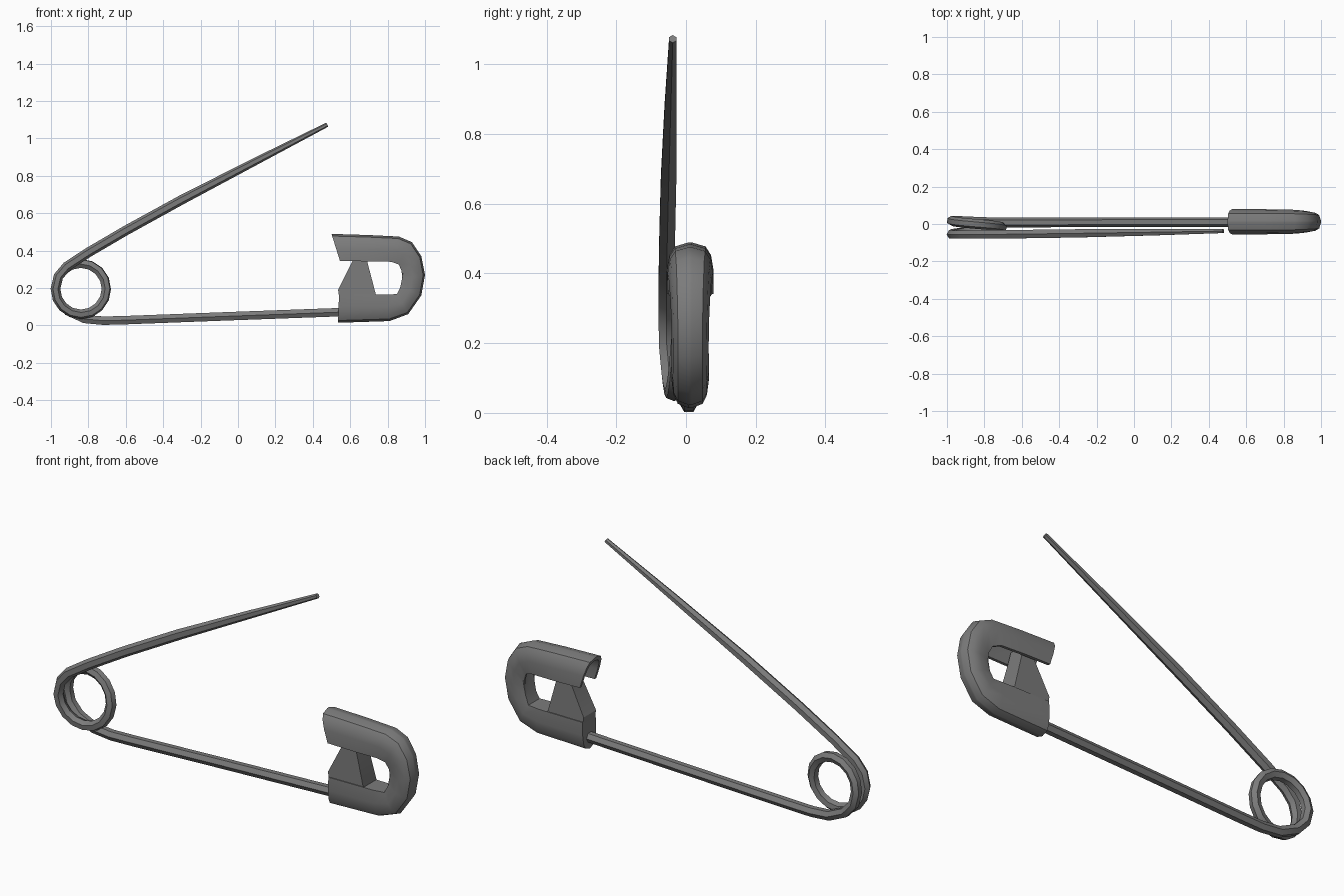
import bpy, bmesh
from math import sin, cos, pi

if "Cube" in bpy.data.objects:
    bpy.data.objects.remove(bpy.data.objects["Cube"])

steel = bpy.data.materials.new("dark_steel")
steel.diffuse_color = (0.2, 0.2, 0.2, 1)
steel.use_nodes = True
steel.node_tree.nodes["Principled BSDF"].inputs["Base Color"].default_value = steel.diffuse_color


def finish(obj, angle):
    bpy.ops.object.select_all(action='DESELECT')
    obj.select_set(True)
    bpy.context.view_layer.objects.active = obj
    if obj.type == 'CURVE':
        bpy.ops.object.convert(target='MESH')
    obj = bpy.context.view_layer.objects.active
    obj.data.materials.clear()
    obj.data.materials.append(steel)
    bpy.ops.object.shade_smooth_by_angle(angle=angle)


def mesh_object(name, bm):
    bmesh.ops.recalc_face_normals(bm, faces=bm.faces)
    mesh = bpy.data.meshes.new(name)
    bm.to_mesh(mesh)
    bm.free()
    obj = bpy.data.objects.new(name, mesh)
    bpy.context.collection.objects.link(obj)
    return obj


# Wire: lower bar, one coil turn, tapering needle arm (x, y, z, radius)
R = 0.026
path = [(0.58, 0.01, 0.072, R), (-0.1, 0.01, 0.047, R), (-0.6, 0.008, 0.028, R),
        (-0.72, 0.008, 0.025, R), (-0.82, 0.011, 0.034, R), (-0.91, 0.015, 0.075, R),
        (-0.96, 0.018, 0.13, R)]
for i in range(17):
    a = pi - 2 * pi * i / 16
    path.append((-0.84 + 0.136 * cos(a), 0.018 - 0.073 * i / 16, 0.195 + 0.136 * sin(a), R))
path += [(-0.96, -0.056, 0.262, R), (-0.915, -0.056, 0.315, R), (-0.8, -0.056, 0.39, R),
         (-0.6, -0.054, 0.507, R), (-0.3, -0.05, 0.672, 0.0255), (0.1, -0.044, 0.88, 0.02),
         (0.477, -0.038, 1.073, 0.012)]
curve = bpy.data.curves.new("pin_wire", 'CURVE')
curve.dimensions = '3D'
curve.bevel_depth = 1.0
curve.bevel_resolution = 1
curve.use_fill_caps = True
spline = curve.splines.new('POLY')
spline.points.add(len(path) - 1)
for p, (x, y, z, r) in zip(spline.points, path):
    p.co = (x, y, z, 1)
    p.radius = r
wire = bpy.data.objects.new("pin_wire", curve)
bpy.context.collection.objects.link(wire)
finish(wire, 0.6)

# Clasp: sections along a C path (outer x, z, inner x, z, half width, hollowness, inner edge width)
CY = 0.012
stations = [(0.50, 0.489, 0.545, 0.345, 0.067, 1.0, 1.0),
            (0.70, 0.483, 0.70, 0.342, 0.067, 1.0, 1.0),
            (0.86, 0.475, 0.82, 0.340, 0.065, 0.9, 0.95),
            (0.93, 0.445, 0.86, 0.325, 0.061, 0.6, 0.85),
            (0.98, 0.37, 0.875, 0.29, 0.057, 0.2, 0.75),
            (1.00, 0.27, 0.877, 0.25, 0.054, 0.0, 0.72),
            (0.98, 0.16, 0.868, 0.205, 0.053, 0.0, 0.75),
            (0.91, 0.06, 0.85, 0.167, 0.054, 0.0, 0.85),
            (0.81, 0.023, 0.79, 0.165, 0.054, 0.0, 0.95),
            (0.535, 0.014, 0.54, 0.165, 0.054, 0.0, 1.0)]
half = [(0.0, 1.0), (0.45, 1.0), (0.75, 0.89), (0.92, 0.66), (1.0, 0.08)]
bm = bmesh.new()
rings = []
for ox, oz, ix, iz, w, hollow, edge in stations:
    outer = [(f, -w * s * (edge if f == 0 else 1)) for f, s in half]
    outer += [(f, -y) for f, y in reversed(outer)]
    inner = [(f * 0.86 * hollow, y * 0.78) for f, y in reversed(outer)]
    rings.append([bm.verts.new((ix + (ox - ix) * f, CY + y, iz + (oz - iz) * f))
                  for f, y in outer + inner])
n = len(rings[0])
for a, b in zip(rings, rings[1:]):
    for i in range(n):
        j = (i + 1) % n
        bm.faces.new((a[i], a[j], b[j], b[i]))
for ring in (rings[0], rings[-1]):
    for i in range(n // 2 - 1):
        bm.faces.new((ring[i], ring[i + 1], ring[n - 2 - i], ring[n - 1 - i]))
finish(mesh_object("clasp_cap", bm), 0.7)

# Web: tapered plate rising from the clasp base into the hook (x, z, half depth)
web = [(0.545, 0.12, 0.048), (0.535, 0.19, 0.05), (0.613, 0.345, 0.044), (0.625, 0.40, 0.04),
       (0.68, 0.40, 0.04), (0.69, 0.345, 0.046), (0.737, 0.165, 0.0535), (0.737, 0.12, 0.048)]
bm = bmesh.new()
front = [bm.verts.new((x, CY - d, z)) for x, z, d in web]
back = [bm.verts.new((x, CY + d, z)) for x, z, d in web]
bm.faces.new(front)
bm.faces.new(back)
for i in range(len(web)):
    j = (i + 1) % len(web)
    bm.faces.new((front[i], front[j], back[j], back[i]))
finish(mesh_object("clasp_web", bm), 0.5)
